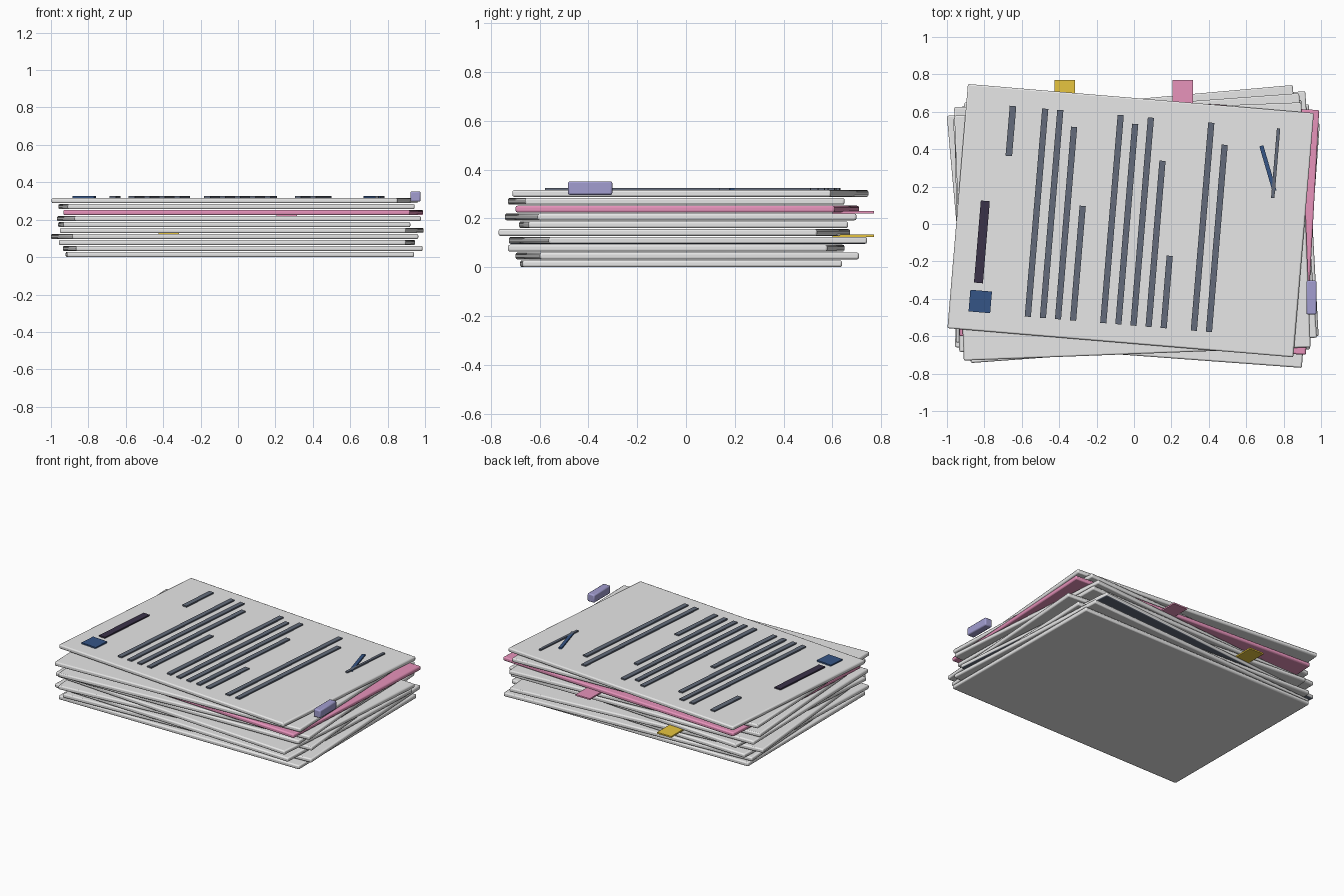
import bpy
import math
from mathutils import Matrix, Vector

cube = bpy.data.objects.get("Cube")
if cube:
    bpy.data.objects.remove(cube, do_unlink=True)


def material(name, rgb):
    mat = bpy.data.materials.new(name)
    mat.use_nodes = True
    mat.diffuse_color = (*rgb, 1)
    mat.node_tree.nodes["Principled BSDF"].inputs["Base Color"].default_value = (*rgb, 1)
    return mat


paper = material("white_paper", (0.8, 0.8, 0.8))
pink = material("pink", (0.85, 0.31, 0.53))
yellow = material("yellow", (0.8, 0.56, 0.05))
slate = material("slate_ink", (0.125, 0.148, 0.196))
navy = material("navy_ink", (0.036, 0.09, 0.236))
plum = material("dark_plum_ink", (0.044, 0.032, 0.066))
lavender = material("lavender", (0.36, 0.34, 0.63))


def box(name, size, matrix, mat, bevel=0):
    """Box centred on the matrix origin, with optional rounded edges."""
    bpy.ops.mesh.primitive_cube_add(size=1)
    ob = bpy.context.object
    ob.name = name
    ob.data.transform(Matrix.Diagonal((*size, 1)))
    ob.matrix_world = matrix
    ob.data.materials.append(mat)
    if bevel:
        mod = ob.modifiers.new("rounded_edges", "BEVEL")
        mod.width = bevel
        mod.segments = 2
        bpy.ops.object.shade_smooth_by_angle(angle=math.radians(30))
    return ob


# Sheets, bottom to top: centre x, centre y, turn in degrees
LENGTH, WIDTH, THICK, PITCH = 1.856, 1.31, 0.028, 0.032
turns = [
    (0.01, -0.02, 0.3), (0.025, 0.005, 3.1), (-0.005, -0.04, -2.2),
    (-0.018, 0.008, 5.1), (0.02, -0.048, -4.2), (-0.02, -0.01, 1.2),
    (0.005, -0.022, 4.2), (0.028, 0.005, -3.1), (-0.008, -0.04, 2.2),
    (-0.018, 0.018, -4.8),
]
PINK_SHEET, BACKED_SHEET = 7, 3
for i, (x, y, turn) in enumerate(turns):
    place = Matrix.Translation((x, y, i * PITCH + THICK / 2)) @ Matrix.Rotation(math.radians(turn), 4, "Z")
    sheet = box(f"sheet_{i + 1}", (LENGTH, WIDTH, THICK), place,
                pink if i == PINK_SHEET else paper, bevel=0.008)
    # One sheet has a slate underside
    if i == BACKED_SHEET:
        sheet.data.materials.append(slate)
        for face in sheet.data.polygons:
            if face.normal.z < -0.9:
                face.material_index = 1

# Printing on the top sheet, laid out in that sheet's own axes
INK = 0.0095
page = place @ Matrix.Translation((0, 0, THICK / 2 + INK / 2))


def stroke(name, start, end, width, mat):
    a, b = Vector(start), Vector(end)
    mid, d = (a + b) / 2, b - a
    local = Matrix.Translation((mid.x, mid.y, 0)) @ Matrix.Rotation(math.atan2(d.y, d.x), 4, "Z")
    return box(name, (d.length, width, INK), page @ local, mat)


# Text lines in three paragraphs: row number and where the line ends
MARGIN = 0.558
lines = {0: MARGIN, 1: MARGIN, 2: 0.474, 3: 0.057,
         5: MARGIN, 6: 0.517, 7: MARGIN, 8: 0.333, 9: -0.17,
         11: MARGIN, 12: 0.446}
for row, end in lines.items():
    u = -0.505 + 0.081 * row
    stroke(f"text_line_{row + 1}", (u, -MARGIN), (u, end), 0.033, slate)

# Heading, date, emblem block and signature
stroke("heading_bar", (-0.783, -0.4), (-0.783, 0.04), 0.048, plum)
stroke("date_line", (-0.678, 0.29), (-0.678, MARGIN), 0.035, slate)
stroke("header_block", (-0.765, -0.556), (-0.765, -0.44), 0.116, navy)
stroke("signature_rule", (0.747, 0.184), (0.747, MARGIN), 0.018, slate)
stroke("signature_stroke", (0.663, 0.457), (0.753, 0.223), 0.022, navy)

# Index tabs sticking out at the back
for name, x, z, mat in (("yellow_tab", -0.37, 0.129, yellow), ("pink_tab", 0.26, 0.225, pink)):
    box(name, (0.11, 0.17, 0.01), Matrix.Translation((x, 0.685, z)), mat)

# Binder clip at the side
box("clip", (0.054, 0.182, 0.056), Matrix.Translation((0.949, -0.393, 0.324)), lavender, bevel=0.008)
